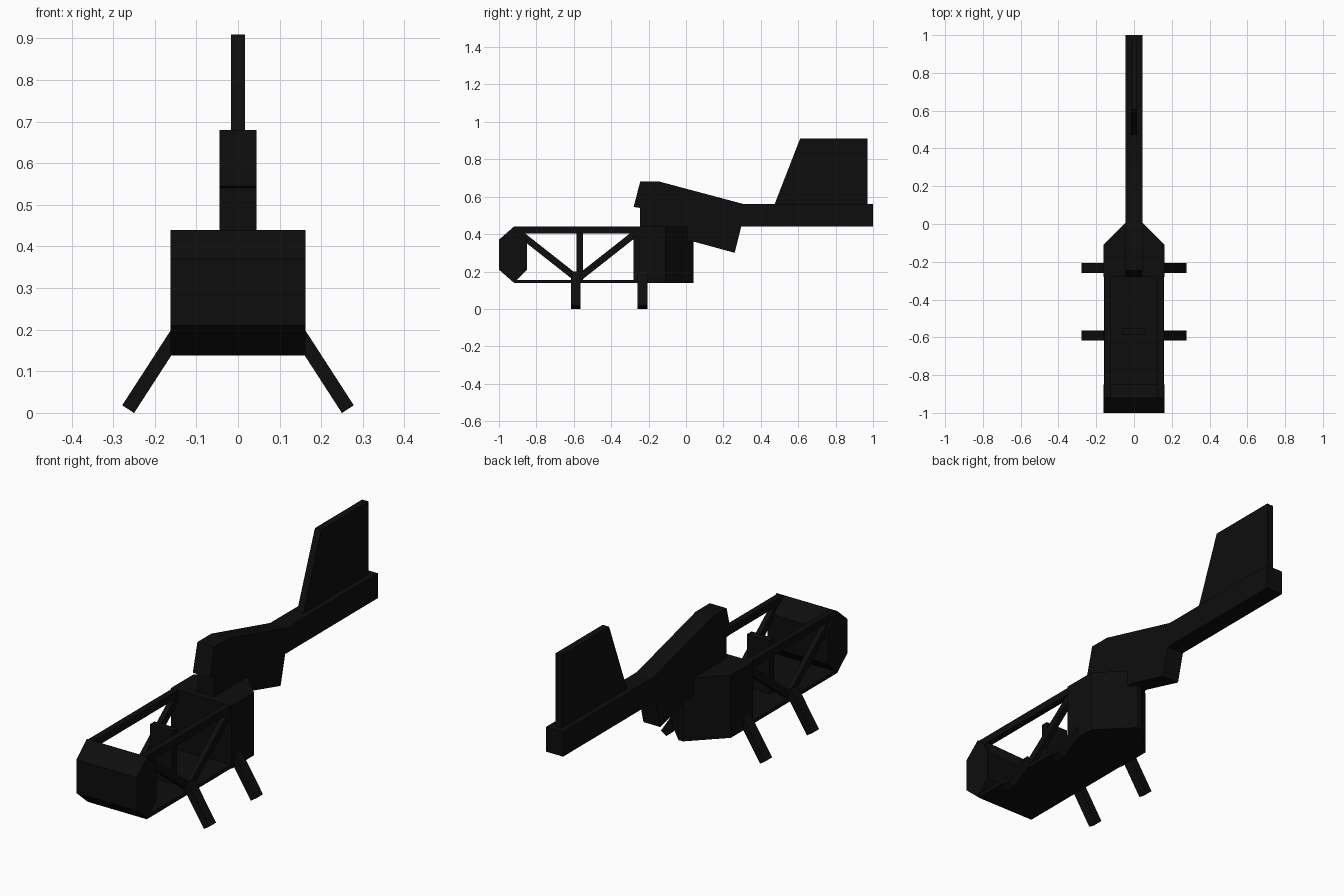
import bpy, bmesh, math
from mathutils import Vector

if "Cube" in bpy.data.objects:
    bpy.data.objects.remove(bpy.data.objects["Cube"])

black = bpy.data.materials.new("matte_black")
black.diffuse_color = (0.004, 0.004, 0.004, 1)
black.use_nodes = True
black.node_tree.nodes["Principled BSDF"].inputs["Base Color"].default_value = black.diffuse_color


def finish(name, bm):
    bmesh.ops.recalc_face_normals(bm, faces=bm.faces)
    me = bpy.data.meshes.new(name)
    bm.to_mesh(me)
    bm.free()
    me.materials.append(black)
    ob = bpy.data.objects.new(name, me)
    bpy.context.collection.objects.link(ob)
    return ob


def prism(name, outline, base, offset):
    """Extrude an outline, placed in space by base(), along offset."""
    bm = bmesh.new()
    face = bm.faces.new([bm.verts.new(base(p)) for p in outline])
    new = bmesh.ops.extrude_face_region(bm, geom=[face], use_keep_orig=True)
    verts = [v for v in new["geom"] if isinstance(v, bmesh.types.BMVert)]
    bmesh.ops.translate(bm, verts=verts, vec=offset)
    return finish(name, bm)


def side_profile(name, points, half):
    return prism(name, points, lambda p: (-half, p[0], p[1]), (2 * half, 0, 0))


def plan_profile(name, points, z0, z1):
    return prism(name, points, lambda p: (p[0], p[1], z0), (0, 0, z1 - z0))


def beam(name, a, b, axis, width, depth):
    """Rectangular bar from a to b; width runs along axis, depth across it."""
    a, b, w = Vector(a), Vector(b), Vector(axis)
    d = (b - a).normalized().cross(w)
    corners = [(-1, -1), (1, -1), (1, 1), (-1, 1)]
    return prism(name, corners,
                 lambda p: a + w * p[0] * width / 2 + d * p[1] * depth / 2, b - a)


# Nose with chamfered profile
side_profile("nose", [(-1, 0.21), (-1, 0.37), (-0.92, 0.44), (-0.85, 0.37),
                      (-0.85, 0.21), (-0.92, 0.14)], 0.162)

# Cockpit floor and seat back
plan_profile("floor", [(-0.158, -0.92), (0.158, -0.92), (0.158, -0.27), (-0.158, -0.27)],
             0.138, 0.155)
plan_profile("seat_back", [(-0.06, -0.585), (0.06, -0.585), (0.06, -0.55), (-0.06, -0.55)],
             0.15, 0.41)

# Rear cabin, tapered to the back
plan_profile("rear_cabin", [(-0.162, -0.28), (0.162, -0.28), (0.162, -0.11),
                            (0.012, 0.04), (-0.012, 0.04), (-0.162, -0.11)], 0.138, 0.44)

# Upper body and tail boom
side_profile("tail_boom", [(-0.245, 0.36), (-0.245, 0.54), (-0.28, 0.545), (-0.245, 0.68),
                           (-0.14, 0.68), (0.31, 0.56), (1, 0.56), (1, 0.44),
                           (0.295, 0.44), (0.26, 0.30), (0.04, 0.36)], 0.045)

# Tail fin
side_profile("tail_fin", [(0.47, 0.55), (0.61, 0.91), (0.97, 0.91), (0.97, 0.55)], 0.017)

# Frame bars and legs on both sides
for side, s in (("left", -1), ("right", 1)):
    x = 0.14 * s
    beam(side + "_top_rail", (x, -0.92, 0.422), (x, -0.25, 0.422), (1, 0, 0), 0.03, 0.035)
    beam(side + "_front_brace", (x, -0.91, 0.42), (x, -0.57, 0.152), (1, 0, 0), 0.025, 0.036)
    beam(side + "_rear_brace", (x, -0.25, 0.42), (x, -0.59, 0.152), (1, 0, 0), 0.025, 0.036)
    for place, y in (("front", -0.59), ("rear", -0.233)):
        beam(side + "_" + place + "_leg", (0.147 * s, y, 0.19), (0.264 * s, y, 0.009),
             (0, 1, 0), 0.052, 0.034)
